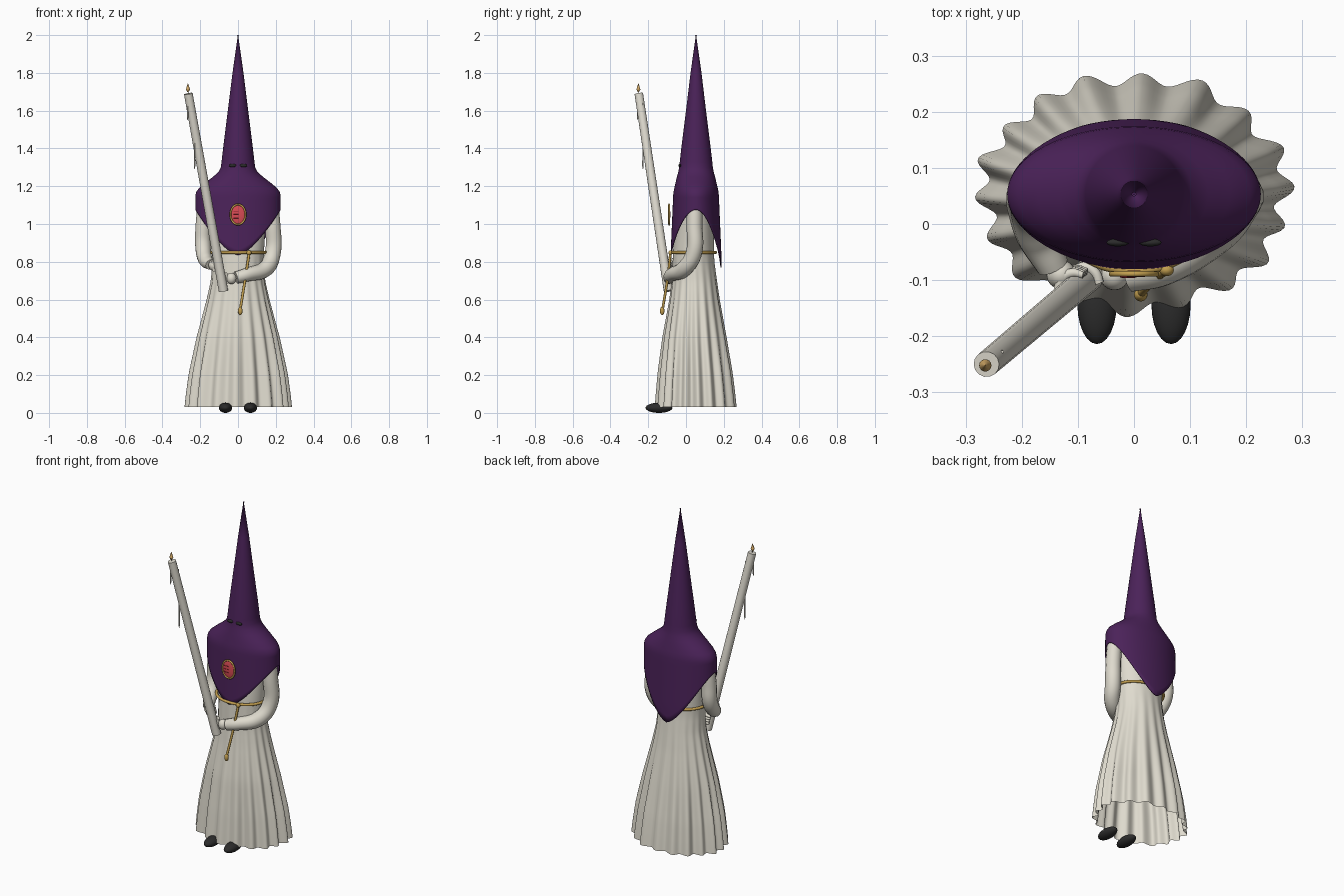
import bpy, bmesh, math
from mathutils import Vector

cube = bpy.data.objects.get("Cube")
if cube:
    bpy.data.objects.remove(cube, do_unlink=True)


def material(name, r, g, b):
    m = bpy.data.materials.new(name)
    m.use_nodes = True
    m.diffuse_color = (r, g, b, 1)
    m.node_tree.nodes["Principled BSDF"].inputs["Base Color"].default_value = (r, g, b, 1)
    return m


CLOTH = material("ivory cloth", .74, .71, .62)
WAX = material("pale wax", .74, .71, .63)
PURPLE = material("purple cloth", .07, .016, .10)
GOLD = material("gold", .55, .35, .08)
BLACK = material("black leather", .025, .025, .025)
RED = material("red enamel", .70, .07, .09)
DARK_RED = material("dark red enamel", .30, .02, .03)
FLAME = material("flame", .62, .38, .13)


def finish(ob, name, mat):
    ob.name = name
    ob.data.name = name
    ob.data.materials.clear()
    ob.data.materials.append(mat)
    bpy.ops.object.select_all(action='DESELECT')
    ob.select_set(True)
    bpy.context.view_layer.objects.active = ob
    bpy.ops.object.shade_smooth_by_angle(angle=math.radians(50))
    return ob


def loft(name, mat, rings, cap_top=False):
    """Skin a list of equal rings of points, ordered from top to bottom."""
    bm = bmesh.new()
    loops = [[bm.verts.new(p) for p in ring] for ring in rings]
    n = len(loops[0])
    for a, b in zip(loops, loops[1:]):
        for i in range(n):
            j = (i + 1) % n
            bm.faces.new((a[i], b[i], b[j], a[j]))
    if cap_top:
        bm.faces.new(loops[0])
    bm.normal_update()
    me = bpy.data.meshes.new(name)
    bm.to_mesh(me)
    bm.free()
    ob = bpy.data.objects.new(name, me)
    bpy.context.collection.objects.link(ob)
    return finish(ob, name, mat)


def tube(name, mat, pts, radii, closed=False, smooth=True):
    """Round tube along points, with a radius at each point."""
    cu = bpy.data.curves.new(name, 'CURVE')
    cu.dimensions = '3D'
    cu.bevel_depth = 1
    cu.bevel_resolution = 5
    cu.resolution_u = 8
    cu.use_fill_caps = True
    sp = cu.splines.new('BEZIER')
    sp.bezier_points.add(len(pts) - 1)
    for bp, p, r in zip(sp.bezier_points, pts, radii):
        bp.co, bp.radius = p, r
        bp.handle_left_type = bp.handle_right_type = 'AUTO' if smooth else 'VECTOR'
    sp.use_cyclic_u = closed
    ob = bpy.data.objects.new(name, cu)
    bpy.context.collection.objects.link(ob)
    bpy.ops.object.select_all(action='DESELECT')
    ob.select_set(True)
    bpy.context.view_layer.objects.active = ob
    bpy.ops.object.convert(target='MESH')
    return finish(bpy.context.object, name, mat)


def ball(name, mat, loc, scale, rot=(0, 0, 0)):
    bpy.ops.mesh.primitive_uv_sphere_add(segments=24, ring_count=14, location=loc, rotation=rot)
    bpy.context.object.scale = scale
    return finish(bpy.context.object, name, mat)


def interp(table, z):
    """Linear lookup in rows that start with a falling z."""
    for a, b in zip(table, table[1:]):
        if z >= b[0]:
            t = (a[0] - z) / (a[0] - b[0])
            return [p + (q - p) * t for p, q in zip(a, b)]
    return table[-1]


def angles(n):
    return [math.tau * i / n for i in range(n)]


# Robe: z, half width, half depth, centre y; pleats deepen toward the hem
robe = [(1.22, .12, .07, .05), (1.1, .15, .095, .05), (.86, .138, .108, .04),
        (.80, .136, .110, .04), (.7, .142, .118, .045), (.6, .163, .131, .046),
        (.4, .212, .164, .047), (.2, .25, .19, .052), (.1, .263, .2, .054), (.03, .27, .206, .055)]
rings = []
for k in range(41):
    z = 1.22 - 1.19 * k / 40
    _, rx, ry, cy = interp(robe, z)
    depth = .055 * max(0, min(1, (.84 - z) / .6))
    ring = []
    for a in angles(216):
        w = 1 + depth * (math.sin(18 * a + .9 * math.sin(2 * a + 1)) + .35 * math.sin(7 * a))
        ring.append((rx * w * math.cos(a), cy + ry * w * math.sin(a), z))
    rings.append(ring)
loft("robe", CLOTH, rings, cap_top=True)

# Pointed hood flowing into a cape with a pointed hem front and back
hood = [(2, .0008, .0008), (1.8, .029, .029), (1.6, .054, .053), (1.4, .079, .078), (1.33, .087, .086),
        (1.3, .091, .089), (1.275, .104, .094), (1.25, .132, .101), (1.22, .171, .108),
        (1.19, .207, .115), (1.17, .221, .119), (1.15, .226, .121)]
rings = [[(rx * math.cos(a), .053 + ry * math.sin(a), z) for a in angles(72)] for z, rx, ry in hood]
for k in range(1, 11):
    ring = []
    for a in angles(72):
        low = .835 if math.sin(a) < 0 else .77
        hem = low + (1.075 - low) * abs(math.cos(a)) ** 1.5
        z = 1.15 + (hem - 1.15) * k / 10
        ry = .121 + .013 * min(1, (1.15 - z) / .3)
        ring.append((.226 * math.cos(a), .053 + ry * math.sin(a), z))
    rings.append(ring)
cape = loft("hood_and_cape", PURPLE, rings)
thick = cape.modifiers.new("thickness", 'SOLIDIFY')
thick.thickness = .005

# Eye openings and shoes
for side, s in (("left", 1), ("right", -1)):
    ball(side + "_eye", BLACK, (s * .029, -.033, 1.31), (.02, .007, .009))
    ball(side + "_shoe", BLACK, (s * .066, -.143, .027), (.035, .071, .027))

# Oval badge on the chest
badge = Vector((0, -.089, 1.05))
ball("badge_plate", RED, badge, (.037, .006, .049))
rim = [badge + Vector((.04 * math.cos(a), 0, .053 * math.sin(a))) for a in angles(16)]
tube("badge_rim", GOLD, rim, [.005] * 16, closed=True)
for i in range(3):
    z = badge.z + .018 * (i - 1)
    tube("badge_stripe", DARK_RED, [(-.025, -.0935, z), (.002, -.0945, z)], [.0022] * 2)

# Waist cord with a hanging end and tassel
cord = [(.146 * math.cos(a), .037 + .12 * math.sin(a), .85) for a in angles(24)]
tube("waist_cord", GOLD, cord, [.008] * 24, closed=True)
tube("hanging_cord", GOLD, [(.06, -.082, .85), (.04, -.096, .72), (.014, -.122, .56)], [.007] * 3)
ball("cord_knot", GOLD, (.058, -.082, .848), (.013, .011, .013))
ball("tassel", GOLD, (.012, -.126, .54), (.012, .012, .022))

# Sleeves
tube("left_sleeve", CLOTH,
     [(.165, .045, 1.17), (.183, .045, 1), (.183, .04, .84), (.145, -.01, .763), (.05, -.075, .732), (-.01, -.09, .716)],
     [.04, .042, .043, .043, .036, .032])
tube("right_sleeve", CLOTH,
     [(-.165, .045, 1.17), (-.183, .045, 1), (-.185, .035, .88), (-.172, -.02, .81), (-.145, -.075, .785)],
     [.04, .042, .042, .038, .029])

# Tall candle with flame and wax drips
foot, tip = Vector((-.077, -.093, .645)), Vector((-.263, -.25, 1.69))
tube("candle", WAX, [foot, tip], [.025, .023], smooth=False)
tube("wick", BLACK, [tip, tip + Vector((-.001, -.001, .018))], [.002] * 2)
tube("flame", FLAME, [tip + Vector((-.002, -.002, h)) for h in (.008, .022, .038, .055)],
     [.003, .011, .006, .0005])
for x, y, top, low in ((-.267, -.256, 1.64, 1.55), (-.235, -.228, 1.64, 1.55), (-.23, -.228, 1.44, 1.29)):
    tube("wax_drip", WAX, [(x, y, top), (x, y, low + .015), (x, y, low)], [.003, .004, .001])

# Gloved hands with fingers wrapped around the candle
axis = (tip - foot).normalized()
across = axis.cross(Vector((0, 1, 0))).normalized()
out = axis.cross(across)
for side, h, palm in (("left", .065, (-.035, -.092, .712)), ("right", .14, (-.13, -.09, .782))):
    ball(side + "_palm", CLOTH, palm, (.026, .026, .03))
    for i in range(4):
        c = foot + axis * (h + .014 * (i - 1.5))
        sgn = 1 if palm[0] > c.x else -1
        start = 0 if across.x * sgn > 0 else math.pi
        pts = [c + (across * math.cos(start + t) + out * math.sin(start + t)) * .03
               for t in [d * (1 if out.y * math.cos(start) * across.x * sgn < 0 else -1) * sgn
                         for d in (0, .7, 1.4, 2.1)]]
        tube(side + "_finger", CLOTH, pts, [.009, .009, .0085, .006])
